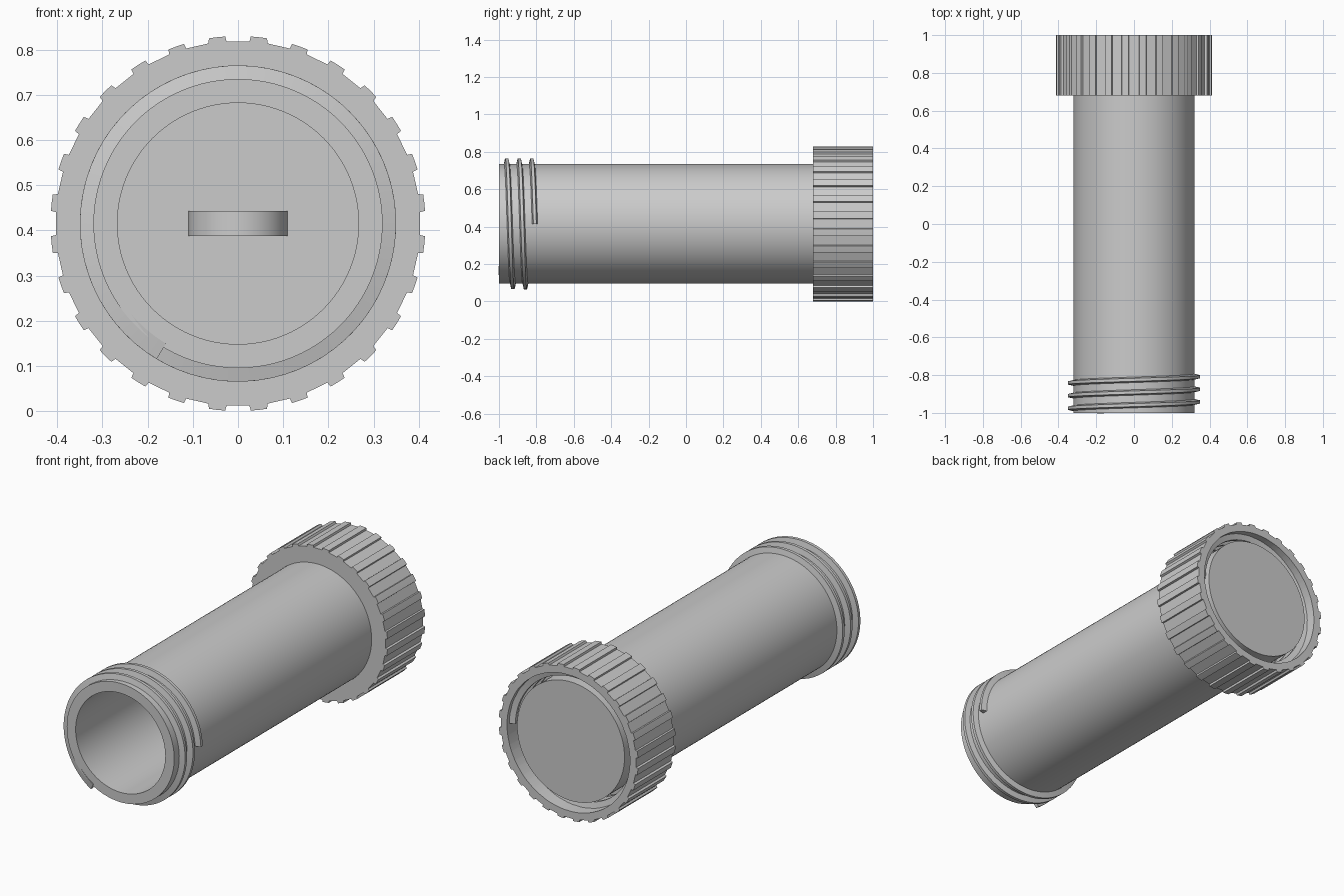
import bpy, bmesh, math

if "Cube" in bpy.data.objects:
    bpy.data.objects.remove(bpy.data.objects["Cube"])

CZ = 0.415  # height of the tube axis


def finish(name, bm):
    bmesh.ops.recalc_face_normals(bm, faces=bm.faces)
    me = bpy.data.meshes.new(name)
    bm.to_mesh(me)
    bm.free()
    ob = bpy.data.objects.new(name, me)
    bpy.context.collection.objects.link(ob)
    for p in me.polygons:
        p.use_smooth = True
    me.set_sharp_from_angle(angle=math.radians(30))
    return ob


def polar(r, a, y):
    return (r * math.cos(a), y, CZ + r * math.sin(a))


def skin(name, loops, closed_section=True):
    """Join successive point loops with quads and close both ends."""
    bm = bmesh.new()
    rows = [[bm.verts.new(p) for p in loop] for loop in loops]
    for a, b in zip(rows, rows[1:]):
        n = len(a)
        for i in range(n):
            j = (i + 1) % n
            bm.faces.new((a[i], a[j], b[j], b[i]))
    bm.faces.new(rows[0])
    bm.faces.new(rows[-1])
    return finish(name, bm)


def circle(r, y, angles):
    return [polar(r, a, y) for a in angles]


def thread(name, root, crest, y_end, turns, pitch=0.067, end_angle=0.0):
    """Trapezoid section swept along a helix about the y axis."""
    steps = int(turns * 72)
    loops = []
    for i in range(steps + 1):
        back = turns * (1 - i / steps)
        a = end_angle + back * math.tau
        y = y_end - back * pitch
        loops.append([polar(root, a, y - 0.017), polar(crest, a, y - 0.008),
                      polar(crest, a, y + 0.008), polar(root, a, y + 0.017)])
    return skin(name, loops)


# Hollow tube, open at the front and closed at the back
round_angles = [math.tau * i / 96 for i in range(96)]
skin("tube", [circle(r, y, round_angles) for r, y in
              ((0.32, 0.98), (0.32, -1.0), (0.267, -1.0), (0.267, 0.93))])

# Screw thread on the mouth of the tube
thread("tube_thread", 0.31, 0.35, -0.808, 2.664)

# Cap with 28 grip notches, open towards the back
N = 28
angles, radii = [], []
for k in range(N):
    for off, r in ((-3.9, 0.415), (-3.6, 0.404), (3.6, 0.404), (3.9, 0.415), (6.43, 0.415)):
        angles.append(math.tau * k / N + math.radians(off))
        radii.append(r)


def grip(y):
    return [polar(r, a, y) for r, a in zip(radii, angles)]


skin("cap", [grip(0.68), grip(1.0), circle(0.366, 1.0, angles), circle(0.366, 0.74, angles)])

# Thread inside the cap
thread("cap_thread", 0.37, 0.336, 0.965, 2.6)

# Half-ring loop on the cap's plate, seen down inside the tube
arc = []
for i in range(25):
    t = math.pi * i / 24
    arc.append([(r * math.cos(t), 0.69 - r * math.sin(t), CZ + z)
                for r, z in ((0.11, -0.028), (0.11, 0.028), (0.06, 0.028), (0.06, -0.028))])
skin("cap_loop", arc)
